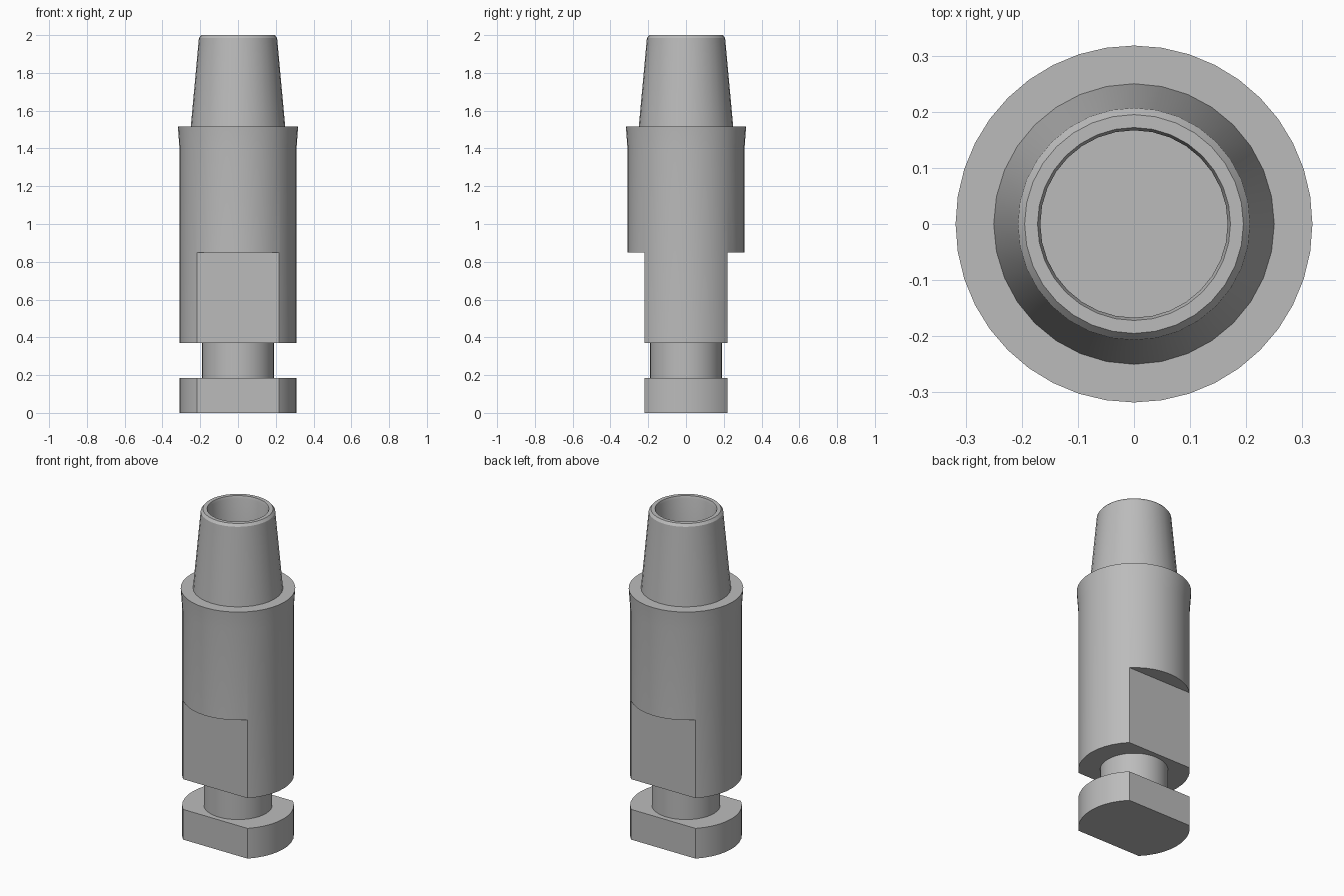
import bpy, bmesh, math
from mathutils import Matrix, Vector

cube = bpy.data.objects.get("Cube")
if cube:
    bpy.data.objects.remove(cube, do_unlink=True)

steel = bpy.data.materials.new("plain grey steel")
steel.use_nodes = True
GREY = (0.5, 0.5, 0.5, 1)
steel.diffuse_color = GREY
steel.node_tree.nodes["Principled BSDF"].inputs["Base Color"].default_value = GREY


def add_object(name, bm):
    mesh = bpy.data.meshes.new(name)
    bm.to_mesh(mesh)
    bm.free()
    obj = bpy.data.objects.new(name, mesh)
    bpy.context.collection.objects.link(obj)
    mesh.materials.append(steel)
    return obj


def lathe(name, profile, sides=40):
    """Revolve (radius, z) points about the vertical axis."""
    bm = bmesh.new()
    verts = [bm.verts.new((r, 0, z)) for r, z in profile]
    edges = [bm.edges.new(pair) for pair in zip(verts, verts[1:])]
    bmesh.ops.spin(bm, geom=verts + edges, cent=(0, 0, 0), axis=(0, 0, 1),
                   angle=math.tau, steps=sides, use_duplicate=False)
    bmesh.ops.remove_doubles(bm, verts=bm.verts, dist=0.0001)
    bmesh.ops.recalc_face_normals(bm, faces=bm.faces)
    return add_object(name, bm)


def cut_flats(obj, top, half_width=0.22):
    """Mill parallel flats on the front and back, up to the given height."""
    for side in (-1, 1):
        bm = bmesh.new()
        box = Matrix.Translation(Vector((0, side * (half_width + 0.5), top - 1)))
        bmesh.ops.create_cube(bm, size=1, matrix=box @ Matrix.Diagonal((2, 1, 2, 1)))
        cutter = add_object("flat_cutter", bm)
        cutter.hide_render = True
        mod = obj.modifiers.new("flat", 'BOOLEAN')
        mod.operation = 'DIFFERENCE'
        mod.solver = 'EXACT'
        mod.object = cutter
        bpy.context.view_layer.objects.active = obj
        bpy.ops.object.modifier_apply(modifier=mod.name)
        bpy.data.objects.remove(cutter, do_unlink=True)


# Foot with two wrench flats
foot = lathe("foot", [(0, 0), (0.31, 0), (0.31, 0.185), (0, 0.185)])
cut_flats(foot, 0.5)

# Narrow neck between the foot and the body
neck = lathe("neck", [(0.19, 0.185), (0.19, 0.37)])

# Main body, slightly flared at the shoulder, with wrench flats below
body = lathe("body", [(0, 0.37), (0.31, 0.37), (0.31, 1.40),
                      (0.318, 1.515), (0, 1.515)])
cut_flats(body, 0.85)

# Hollow tapered pin with a chamfered rim and a blind bore
pin = lathe("tapered_pin", [(0.25, 1.515), (0.207, 1.985), (0.195, 2),
                            (0.172, 2), (0.167, 1.985), (0.167, 1.53),
                            (0, 1.53)], 32)

# Smooth the round walls and keep the machined edges crisp
bpy.ops.object.select_all(action='DESELECT')
for part in (foot, neck, body, pin):
    part.select_set(True)
bpy.context.view_layer.objects.active = body
bpy.ops.object.shade_smooth_by_angle(angle=math.radians(30))
